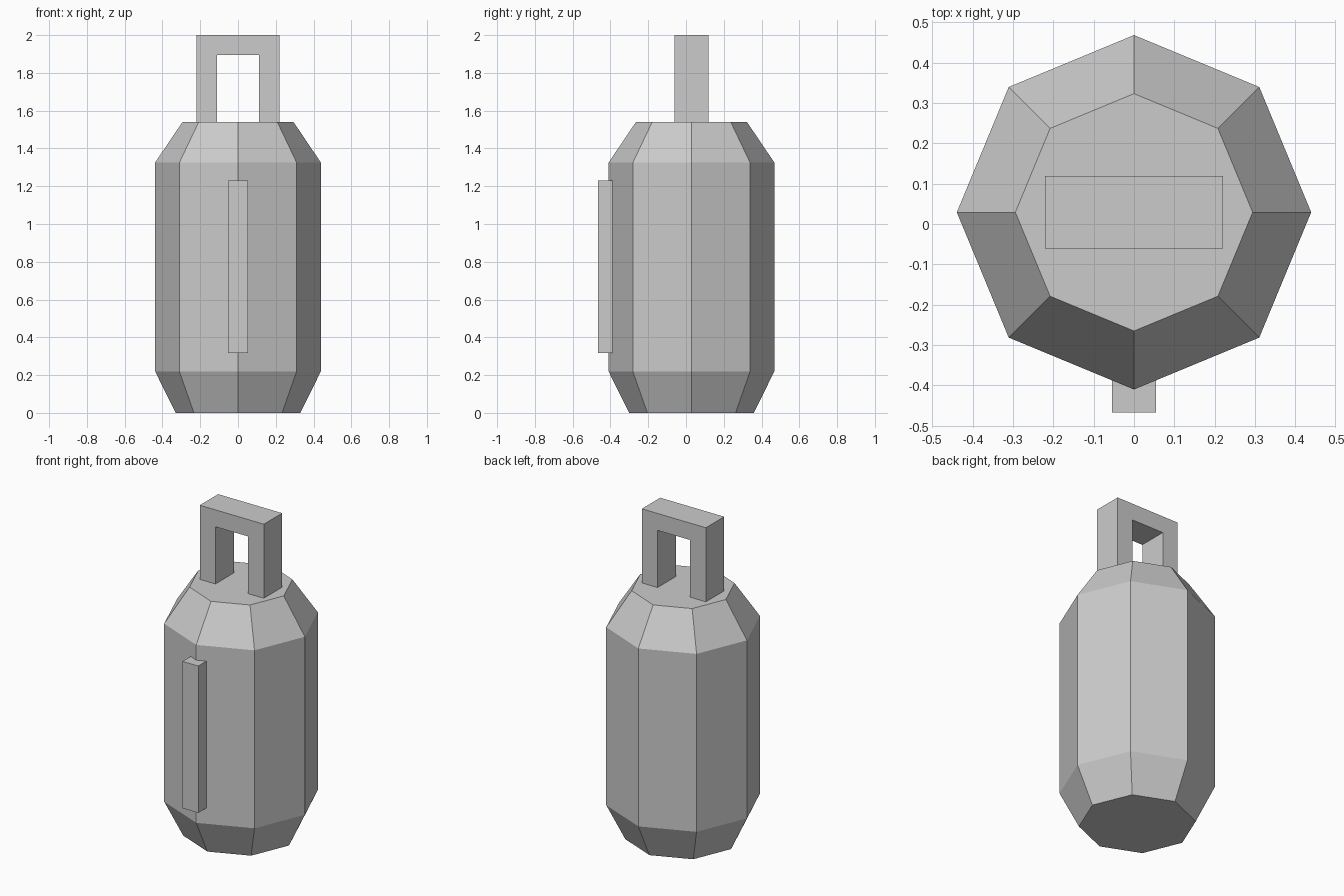
import bpy
import bmesh
from math import cos, sin, tau

cube = bpy.data.objects.get("Cube")
if cube:
    bpy.data.objects.remove(cube, do_unlink=True)

grey = bpy.data.materials.new("light grey")
grey.use_nodes = True
grey.diffuse_color = (0.6, 0.6, 0.6, 1)
grey.node_tree.nodes["Principled BSDF"].inputs["Base Color"].default_value = (0.6, 0.6, 0.6, 1)


def add_object(name, bm):
    bmesh.ops.recalc_face_normals(bm, faces=bm.faces)
    mesh = bpy.data.meshes.new(name)
    bm.to_mesh(mesh)
    bm.free()
    mesh.materials.append(grey)
    obj = bpy.data.objects.new(name, mesh)
    bpy.context.collection.objects.link(obj)


def extrude_profile(name, outline, y_front, y_back):
    """Extrude an outline of (x, z) points along y."""
    bm = bmesh.new()
    face = bm.faces.new([bm.verts.new((x, y_front, z)) for x, z in outline])
    new = bmesh.ops.extrude_face_region(bm, geom=[face], use_keep_orig=True)["geom"]
    verts = [v for v in new if isinstance(v, bmesh.types.BMVert)]
    bmesh.ops.translate(bm, verts=verts, vec=(0, y_back - y_front, 0))
    add_object(name, bm)


# Eight-sided tank with sloped shoulder and foot
SIDES = 8
BODY_Y = 0.029
profile = [(0.33, 0), (0.439, 0.22), (0.439, 1.325), (0.294, 1.54)]
bm = bmesh.new()
rings = [[bm.verts.new((r * cos(tau * i / SIDES), BODY_Y + r * sin(tau * i / SIDES), z))
          for i in range(SIDES)] for r, z in profile]
for low, high in zip(rings, rings[1:]):
    for i in range(SIDES):
        j = (i + 1) % SIDES
        bm.faces.new((low[i], low[j], high[j], high[i]))
bm.faces.new(rings[0])
bm.faces.new(rings[-1])
add_object("tank_body", bm)

# Arched carrying handle, mirrored half outline
half = [(0.22, 1.54), (0.22, 2.0)]
inner = [(0.112, 1.895), (0.112, 1.54)]
outline = half + [(-x, z) for x, z in reversed(half)]
outline += [(-x, z) for x, z in reversed(inner)] + inner
extrude_profile("handle", outline, -0.061, 0.119)

# Upright gauge strip on the front edge
strip = [(-0.054, 0.318), (0.054, 0.318), (0.054, 1.23), (-0.054, 1.23)]
extrude_profile("front_strip", strip, -0.467, -0.388)
